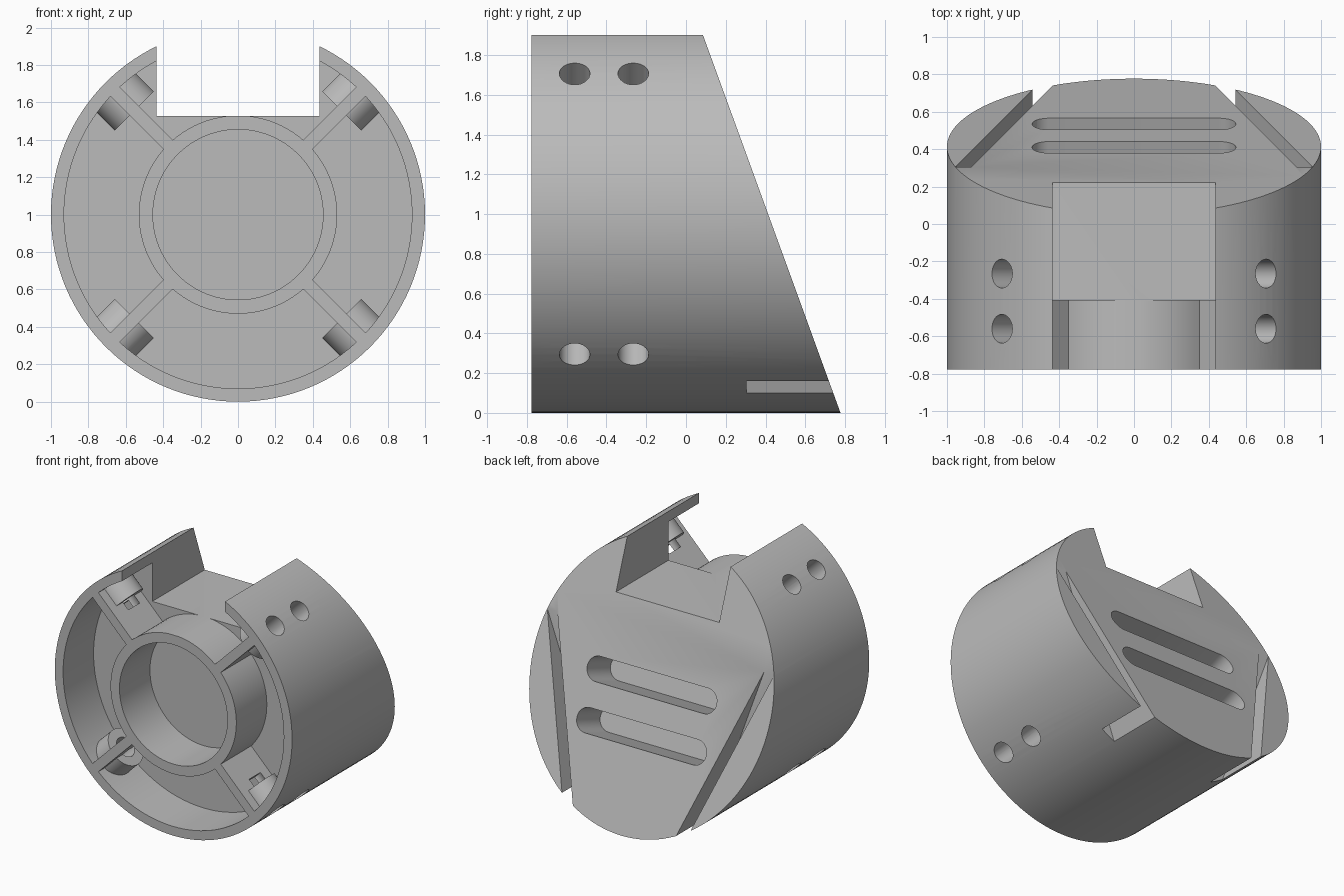
import bpy, bmesh
from math import sin, cos, pi, radians, tan
from mathutils import Matrix, Vector

cube = bpy.data.objects.get("Cube")
if cube:
    bpy.data.objects.remove(cube, do_unlink=True)

TILT = radians(20)
FRONT, FLOOR = -0.777, -0.41
AXIS = Matrix.Translation((0, 0, 1))
ALONG_Y = Matrix.Rotation(-pi / 2, 4, "X")

grey = bpy.data.materials.new("plain grey")
grey.use_nodes = True
grey.diffuse_color = (0.5, 0.5, 0.5, 1)
grey.node_tree.nodes["Principled BSDF"].inputs["Base Color"].default_value = grey.diffuse_color


def prism(name, points, low, high, matrix):
    """Extrude a flat outline from low to high along local z."""
    bm = bmesh.new()
    face = bm.faces.new([bm.verts.new((x, y, low)) for x, y in points])
    top = bmesh.ops.extrude_face_region(bm, geom=[face])["geom"]
    verts = [v for v in top if isinstance(v, bmesh.types.BMVert)]
    bmesh.ops.translate(bm, verts=verts, vec=(0, 0, high - low))
    bmesh.ops.recalc_face_normals(bm, faces=bm.faces)
    bm.transform(matrix)
    mesh = bpy.data.meshes.new(name)
    bm.to_mesh(mesh)
    bm.free()
    mesh.materials.append(grey)
    obj = bpy.data.objects.new(name, mesh)
    bpy.context.collection.objects.link(obj)
    return obj


def circle(radius, count):
    return [(radius * cos(2 * pi * i / count), radius * sin(2 * pi * i / count)) for i in range(count)]


def rect(x0, x1, y0, y1):
    return [(x0, y0), (x1, y0), (x1, y1), (x0, y1)]


def capsule(half, radius, steps=16):
    arc = [(half + radius * sin(pi * i / steps), -radius * cos(pi * i / steps)) for i in range(steps + 1)]
    return arc + [(-x, -y) for x, y in arc]


def combine(tool, operation):
    mod = body.modifiers.new(tool.name, "BOOLEAN")
    mod.operation, mod.object, mod.solver = operation, tool, "EXACT"
    bpy.context.view_layer.objects.active = body
    bpy.ops.object.modifier_apply(modifier=mod.name)
    bpy.data.objects.remove(tool, do_unlink=True)


def add(*args):
    combine(prism(*args), "UNION")


def cut(*args):
    combine(prism(*args), "DIFFERENCE")


# Drum with an open front cavity
drum = AXIS @ ALONG_Y
body = prism("housing", circle(1, 128), -0.9, 1.0, drum)
cut("cavity", circle(0.93, 128), -1.1, FLOOR, drum)

# Centre tube, crossing ribs and screw bosses
add("tube", circle(0.53, 96), -0.9, FLOOR + 0.05, drum)
diagonals = [radians(a) for a in (45, 135, 225, 315)]
for angle in diagonals[:2]:
    turn = AXIS @ Matrix.Rotation(angle, 4, "Y")
    add("rib", rect(-0.96, 0.96, -0.035, 0.035), -0.9, FLOOR + 0.06, turn @ ALONG_Y)
for angle in diagonals:
    turn = AXIS @ Matrix.Rotation(angle, 4, "Y")
    add("boss", circle(0.148, 40), 0.785, 0.96, turn @ Matrix.Translation((0, -0.56, 0)))
cut("bore", circle(0.455, 96), -1.1, FLOOR, drum)

# Radial screw holes
for angle in diagonals:
    turn = AXIS @ Matrix.Rotation(angle, 4, "Y")
    for y in (-0.56, -0.265):
        cut("screw_hole", circle(0.077, 32), 0.72, 1.1, turn @ Matrix.Translation((0, y, 0)))

# Flat front, slanted back and top window
cut("front_trim", rect(-2, 2, -2, 2), -2, FRONT, drum)
back = Matrix.Translation((0, 0.777, 0)) @ Matrix.Rotation(TILT, 4, "X") @ ALONG_Y
cut("back_trim", rect(-2, 2, -3, 3), 0, 2, back)
cut("window", rect(-0.435, 0.435, -2, 2), 1.528, 3, Matrix())

# Strap slots square to the slanted back
for z in (0.665, 1.008):
    cut("strap_slot", capsule(0.455, 0.09), -0.3, 0.2, back @ Matrix.Translation((0, -z / cos(TILT), 0)))

# Leaning side grooves, deeper towards the bottom
for side in (-1, 1):
    outline = [(side * (x + tan(TILT) * (z - 0.1)), 1 - z)
               for x, z in ((0.435, -0.3), (0.52, -0.3), (0.52, 1.6), (0.435, 1.6))]
    cut("side_groove", outline, 0.305, 1.2, drum)

# Smooth curved walls with sharp edges
bpy.ops.object.select_all(action="DESELECT")
body.select_set(True)
bpy.context.view_layer.objects.active = body
bpy.ops.object.shade_smooth_by_angle(angle=radians(30))
